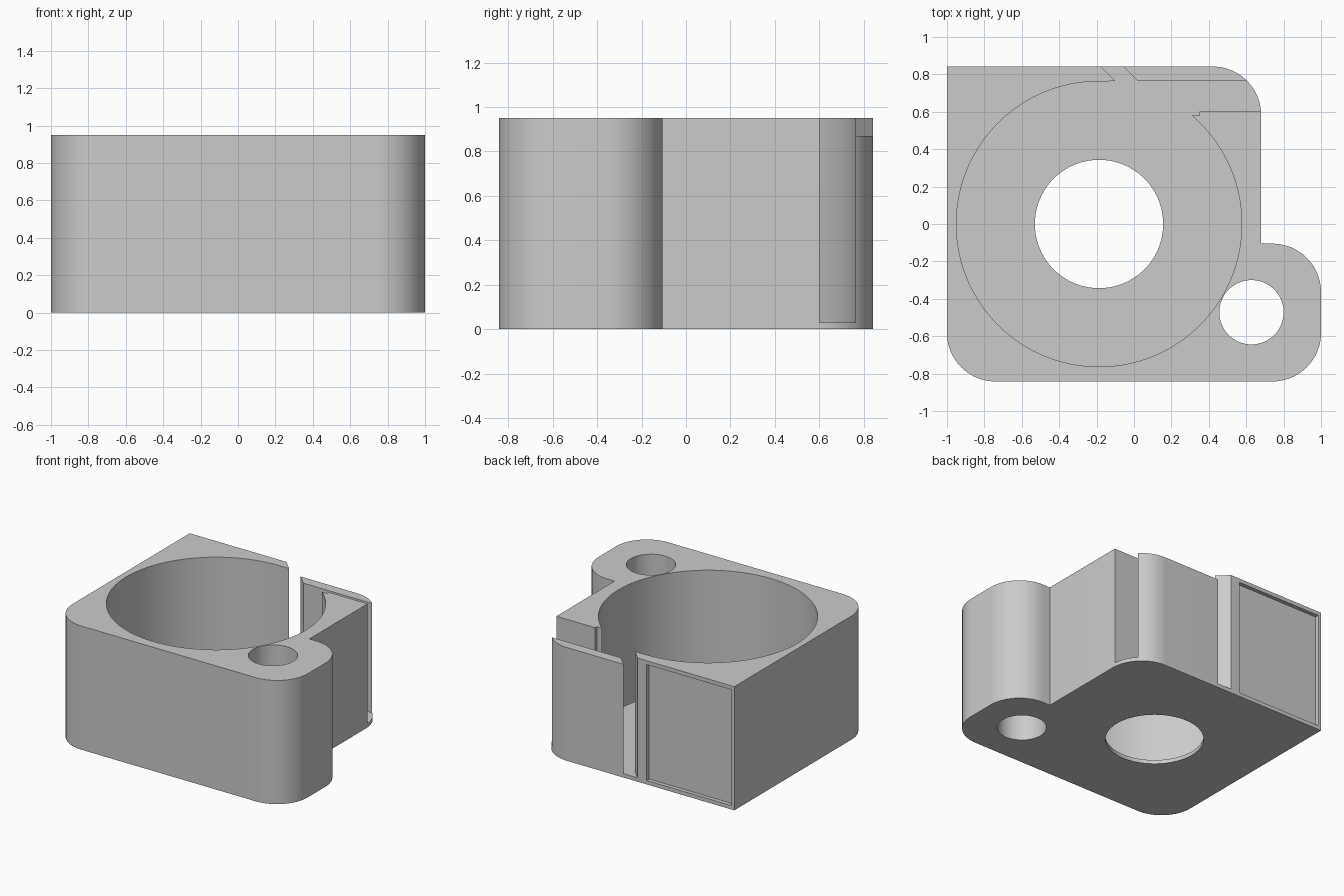
import bpy
import bmesh
from math import cos, sin, pi, radians

cube = bpy.data.objects.get("Cube")
if cube:
    bpy.data.objects.remove(cube, do_unlink=True)

HEIGHT, FLOOR, ABOVE = 0.95, 0.03, 1.1
BACK, CORNER = 0.842, 0.26
BORE_X = -0.187

grey = bpy.data.materials.new("light grey")
grey.use_nodes = True
COLOUR = (0.6, 0.6, 0.6, 1)
grey.diffuse_color = COLOUR
grey.node_tree.nodes["Principled BSDF"].inputs["Base Color"].default_value = COLOUR


def arc(cx, cy, r, start, end, steps):
    """Points along an arc, angles in degrees."""
    angles = [radians(start + (end - start) * i / steps) for i in range(steps + 1)]
    return [(cx + r * cos(a), cy + r * sin(a)) for a in angles]


def circle(cx, cy, r, steps=96):
    return arc(cx, cy, r, 0, 360, steps)[:-1]


def rectangle(x0, x1, y0, y1):
    return [(x0, y0), (x1, y0), (x1, y1), (x0, y1)]


def prism(name, outline, z0, z1):
    """Extrude a flat outline from z0 to z1."""
    bm = bmesh.new()
    base = bm.faces.new([bm.verts.new((x, y, z0)) for x, y in outline])
    grown = bmesh.ops.extrude_face_region(bm, geom=[base])["geom"]
    top = [v for v in grown if isinstance(v, bmesh.types.BMVert)]
    bmesh.ops.translate(bm, verts=top, vec=(0, 0, z1 - z0))
    bmesh.ops.recalc_face_normals(bm, faces=bm.faces)
    mesh = bpy.data.meshes.new(name)
    bm.to_mesh(mesh)
    bm.free()
    mesh.materials.append(grey)
    obj = bpy.data.objects.new(name, mesh)
    bpy.context.collection.objects.link(obj)
    return obj


# Outer block: one sharp corner, rounded corners and a side lobe
outline = (
    [(-1, BACK)]
    + arc(-1 + CORNER, -BACK + CORNER, CORNER, 180, 270, 20)
    + arc(1 - CORNER, -BACK + CORNER, CORNER, 270, 360, 20)
    + arc(1 - CORNER, -0.105 - CORNER, CORNER, 0, 90, 20)
    + [(0.68, -0.105)]
    + arc(0.68 - CORNER, BACK - CORNER, CORNER, 0, 90, 20)
)
body = prism("holder_body", outline, 0, HEIGHT)

# Slanted slot and side channel, joined to the round cavity
channel = [
    (BORE_X, 0.58), (0.35, 0.58), (0.35, 0.602), (0.8, 0.602), (0.8, 0.764),
    (0.02, 0.764), (-0.16, 0.944), (-0.28, 0.944), (-0.1, 0.764), (BORE_X, 0.762),
]
# Lowered top of the thin back wall
wall_top = [(-0.02, 0.75), (0.8, 0.75), (0.8, 0.93), (-0.2, 0.93)]

cutters = [
    prism("cavity_cutter", circle(BORE_X, 0, 0.763, 128), FLOOR, ABOVE),
    prism("channel_cutter", channel, FLOOR, ABOVE),
    prism("wall_top_cutter", wall_top, 0.87, ABOVE),
    prism("floor_hole_cutter", circle(BORE_X, 0, 0.343), -0.1, 0.5),
    prism("lobe_hole_cutter", circle(0.628, -0.472, 0.172, 64), -0.1, ABOVE),
    prism("back_recess_cutter", rectangle(-0.975, -0.256, BACK - 0.03, 0.95), 0.03, 0.92),
]

# Cut everything out of the block
bpy.ops.object.select_all(action="DESELECT")
bpy.context.view_layer.objects.active = body
body.select_set(True)
for cutter in cutters:
    cutter.hide_render = True
    cut = body.modifiers.new(cutter.name, "BOOLEAN")
    cut.operation = "DIFFERENCE"
    cut.solver = "EXACT"
    cut.object = cutter
    bpy.ops.object.modifier_apply(modifier=cut.name)
    bpy.data.objects.remove(cutter, do_unlink=True)

bpy.ops.object.shade_smooth_by_angle(angle=radians(30))
